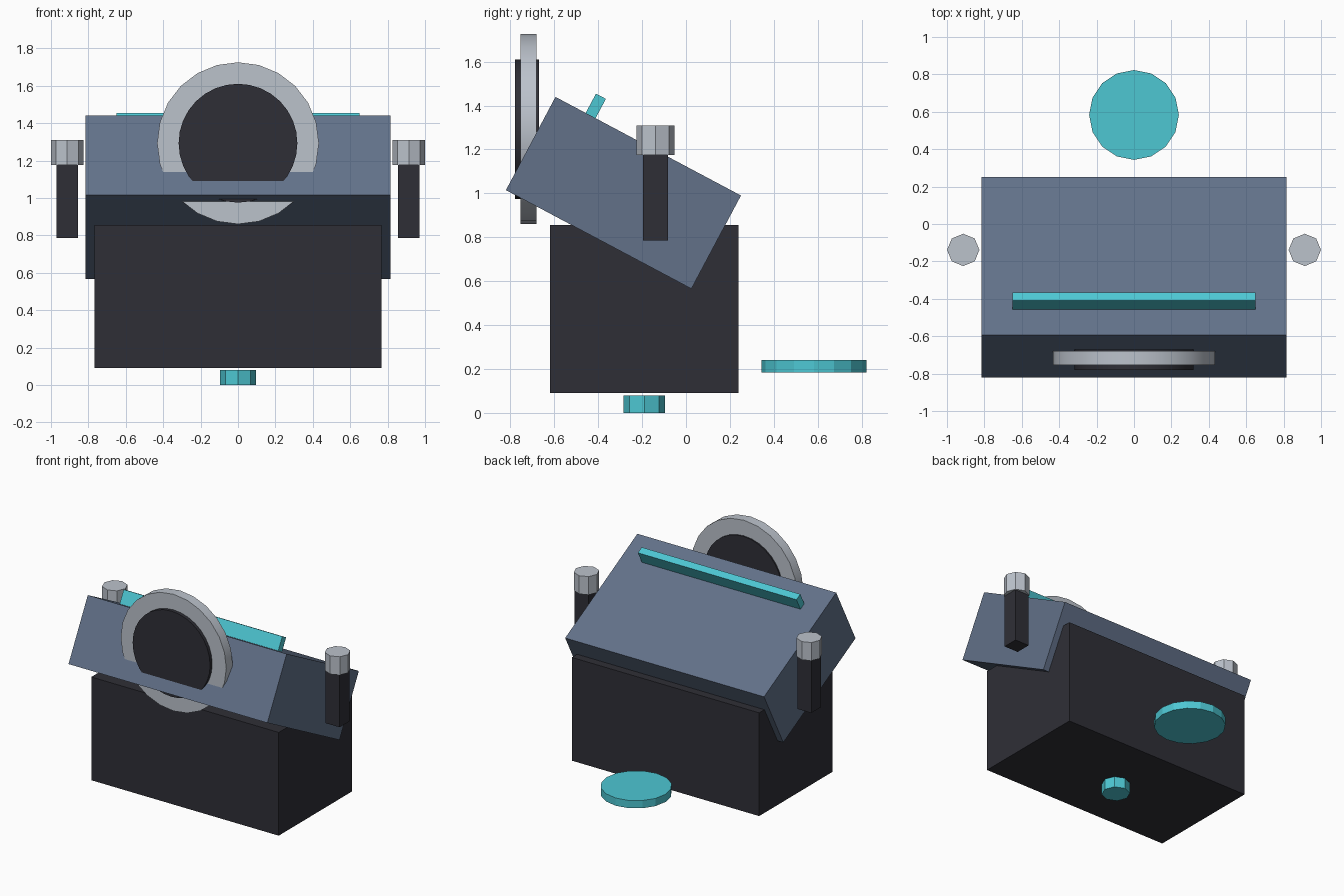
import bpy
import math

cube = bpy.data.objects.get("Cube")
if cube:
    bpy.data.objects.remove(cube, do_unlink=True)


def material(name, rgb):
    m = bpy.data.materials.new(name)
    m.use_nodes = True
    m.diffuse_color = (*rgb, 1)
    m.node_tree.nodes["Principled BSDF"].inputs["Base Color"].default_value = (*rgb, 1)
    return m


charcoal = material("charcoal", (0.028, 0.028, 0.037))
slate = material("slate blue", (0.122, 0.165, 0.25))
silver = material("silver grey", (0.50, 0.54, 0.60))
teal = material("teal", (0.075, 0.57, 0.65))


def box(name, center, size, mat, tilt=0):
    bpy.ops.mesh.primitive_cube_add(size=1, location=center, rotation=(tilt, 0, 0))
    ob = bpy.context.object
    ob.name = name
    ob.scale = size
    ob.data.materials.append(mat)
    return ob


def disc(name, center, radius, depth, sides, mat, facing_front=False):
    turn = math.pi / 2 if facing_front else 0
    bpy.ops.mesh.primitive_cylinder_add(vertices=sides, radius=radius, depth=depth,
                                        location=center, rotation=(turn, 0, 0))
    ob = bpy.context.object
    ob.name = name
    ob.data.materials.append(mat)
    if facing_front:
        bpy.ops.object.shade_smooth_by_angle()
    return ob


# Body and tilted head
tilt = -math.radians(28)
box("body", (0, -0.19, 0.4725), (1.536, 0.86, 0.765), charcoal)
box("head", (0, -0.285, 1.0025), (1.63, 0.957, 0.481), slate, tilt)

# Fin standing square on the head's top face
fin_height = 0.14
fin_y = -0.3875 + math.sin(tilt) * fin_height / 2
fin_z = 1.4425 - math.cos(tilt) * fin_height / 2
box("head_fin", (0, fin_y, fin_z), (1.30, 0.051, fin_height), teal, tilt)

# Single round eye on the front
disc("eye_rim", (0, -0.7175, 1.2925), 0.4325, 0.075, 24, silver, True)
disc("eye_lens", (0, -0.725, 1.2925), 0.3175, 0.11, 32, charcoal, True)

# Arms with faceted caps on both sides
for side, x in (("left", 0.913), ("right", -0.913)):
    box(side + "_arm", (x, -0.1385, 0.98), (0.114, 0.114, 0.39), charcoal)
    disc(side + "_arm_cap", (x, -0.1385, 1.2425), 0.0865, 0.135, 8, silver)

# Foot under the body and floating disc behind
disc("foot", (0, -0.19, 0.04), 0.095, 0.08, 8, teal)
disc("rear_disc", (0, 0.583, 0.2125), 0.24, 0.057, 16, teal)
